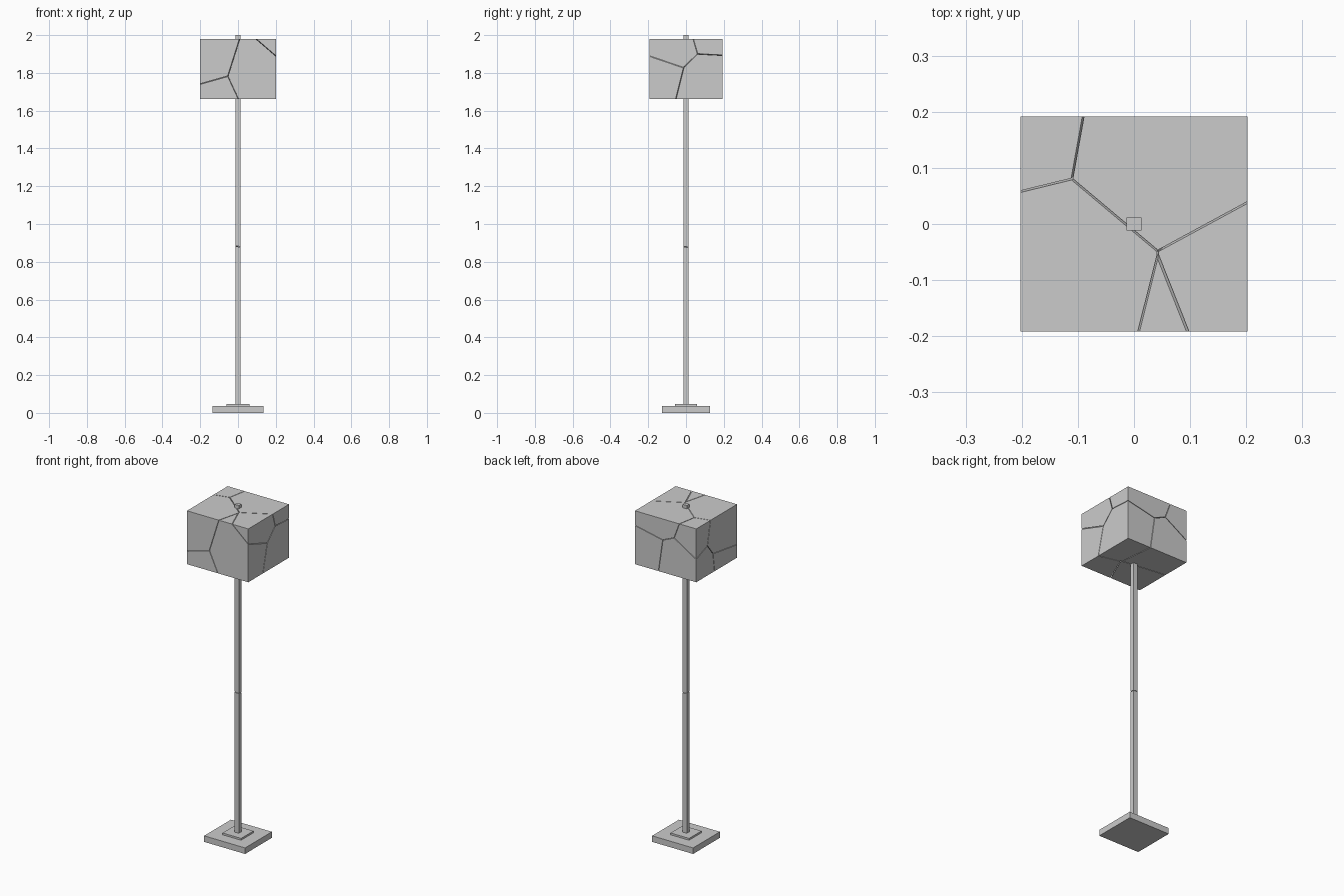
import bpy, bmesh
from mathutils import Vector

if "Cube" in bpy.data.objects:
    bpy.data.objects.remove(bpy.data.objects["Cube"])


def box_bmesh(lo, hi):
    bm = bmesh.new()
    bmesh.ops.create_cube(bm, size=1)
    lo, hi = Vector(lo), Vector(hi)
    for v in bm.verts:
        v.co = Vector([(lo[i] + hi[i]) / 2 + v.co[i] * (hi[i] - lo[i]) for i in range(3)])
    return bm


def cut(bm, point, normal):
    """Remove everything on the normal's side and cap the hole."""
    res = bmesh.ops.bisect_plane(bm, geom=bm.verts[:] + bm.edges[:] + bm.faces[:], dist=1e-6,
                                 plane_co=point, plane_no=normal, clear_outer=True)
    edges = [g for g in res["geom_cut"] if isinstance(g, bmesh.types.BMEdge)]
    if edges:
        bmesh.ops.contextual_create(bm, geom=edges)


def finish(name, bm):
    bmesh.ops.recalc_face_normals(bm, faces=bm.faces[:])
    mesh = bpy.data.meshes.new(name)
    bm.to_mesh(mesh)
    bm.free()
    ob = bpy.data.objects.new(name, mesh)
    bpy.context.collection.objects.link(ob)
    return ob


# Base plates
finish("base_plate", box_bmesh((-0.135, -0.126, 0), (0.135, 0.126, 0.036)))
finish("base_collar", box_bmesh((-0.061, -0.058, 0.036), (0.061, 0.058, 0.047)))

# Pole, broken into two pieces
BREAK = Vector((0, 0, 0.88))
TILT = Vector((0.1, 0.1, 1)).normalized()
for name, side in (("pole_lower", 1), ("pole_upper", -1)):
    bm = box_bmesh((-0.0135, -0.012, 0.047), (0.0135, 0.012, 2.0))
    cut(bm, BREAK - TILT * side * 0.0015, TILT * side)
    finish(name, bm)

# Shade, a solid box cracked into one shard per seed point
CENTRE = Vector((0, 0, 1.82))
SEEDS = [Vector(s) + CENTRE for s in (
    (-0.205, -0.171, 0.040), (0.106, -0.249, -0.058),
    (0.318, -0.165, 0.188), (0.115, 0.210, 0.296),
    (-0.317, 0.288, 0.136), (-0.144, -0.141, -0.174),
    (-0.105, 0.151, -0.212), (0.212, 0.185, -0.166))]
GAP = 0.003
for i, seed in enumerate(SEEDS):
    bm = box_bmesh((-0.202, -0.192, 1.662), (0.202, 0.192, 1.98))
    for other in SEEDS:
        if other is not seed:
            n = (other - seed).normalized()
            cut(bm, (seed + other) / 2 - n * GAP / 2, n)
    finish(f"shade_shard_{i + 1}", bm)
